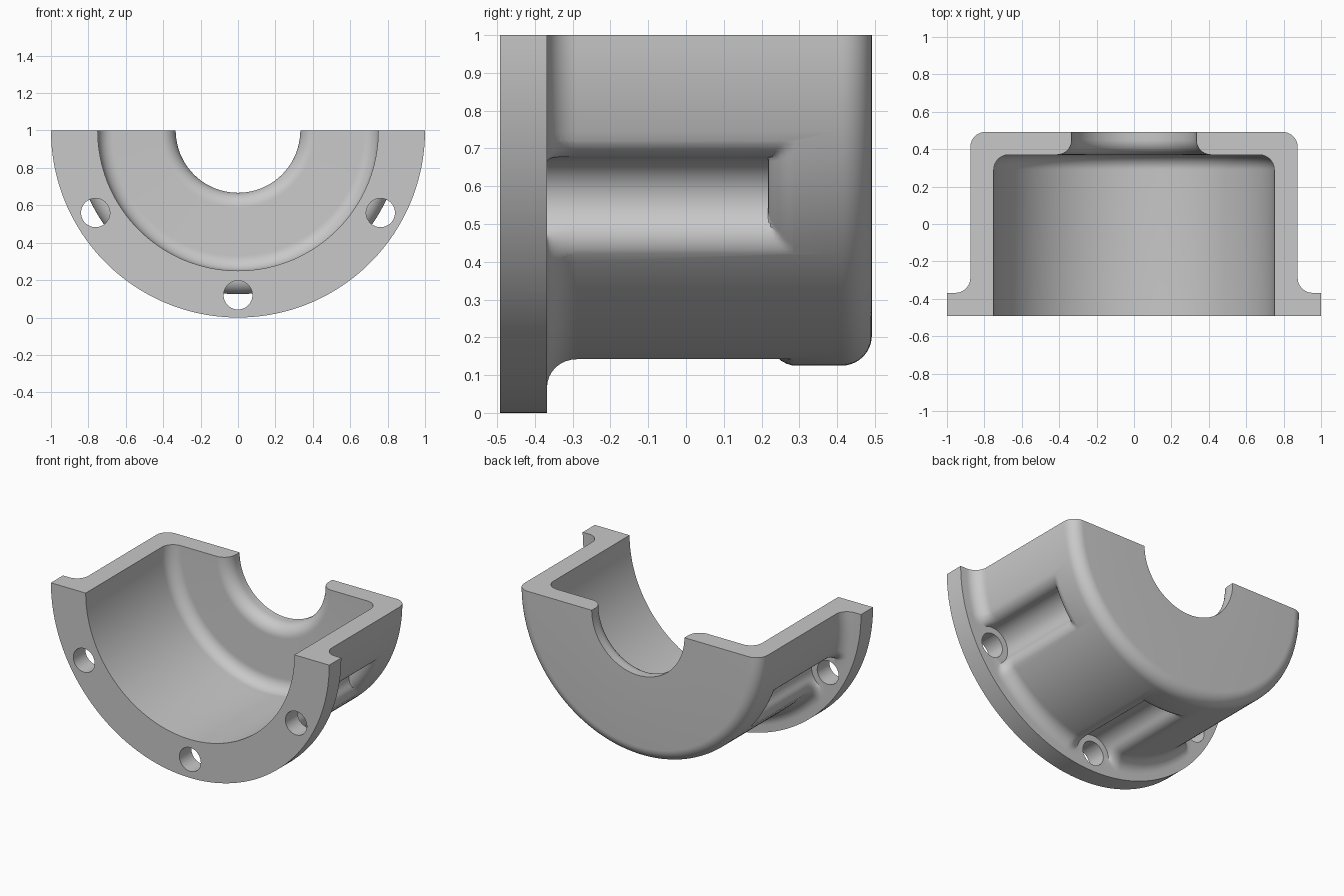
import bpy, bmesh
from math import pi, sin, cos, sqrt, radians, atan2
from mathutils import Vector

cube = bpy.data.objects.get("Cube")
if cube:
    bpy.data.objects.remove(cube, do_unlink=True)

# Shared dimensions; the turning axis runs along y at z = 1
F = 0.08                       # fillet radius
FRONT, BACK = -0.492, 0.492
FLANGE_BACK = -0.368
R_BODY, R_BORE, R_NECK = 0.875, 0.75, 0.333
BOLT_RING, R_BOLT, R_GROOVE = 0.88, 0.077, 0.117
GROOVE_END = 0.217
BOLT_ANGLES = (-60, 0, 60)

grey = bpy.data.materials.new("cast_grey")
grey.use_nodes = True
colour = (0.58, 0.58, 0.58, 1)
grey.diffuse_color = colour
grey.node_tree.nodes["Principled BSDF"].inputs["Base Color"].default_value = colour


def arc(cx, cy, radius, start, end, steps=10):
    """Points on a circular arc, angles in radians."""
    return [(cx + radius * cos(start + (end - start) * i / steps),
             cy + radius * sin(start + (end - start) * i / steps))
            for i in range(steps + 1)]


def loft(name, sections):
    """Closed solid through matching closed sections."""
    bm = bmesh.new()
    rows = [[bm.verts.new(p) for p in s] for s in sections]
    n = len(rows[0])
    for a, b in zip(rows, rows[1:]):
        for i in range(n):
            j = (i + 1) % n
            bm.faces.new((a[i], a[j], b[j], b[i]))
    bm.faces.new(rows[0])
    bm.faces.new(rows[-1][::-1])
    bmesh.ops.recalc_face_normals(bm, faces=bm.faces)
    mesh = bpy.data.meshes.new(name)
    bm.to_mesh(mesh)
    bm.free()
    mesh.materials.append(grey)
    obj = bpy.data.objects.new(name, mesh)
    bpy.context.collection.objects.link(obj)
    return obj


def place(t, r, y, angle):
    """Tangential / radial position around the axis; angle 0 points down."""
    return Vector((t * cos(angle) + r * sin(angle), y,
                   1 + t * sin(angle) - r * cos(angle)))


# Flanged half housing: profile of (radius, y) turned through half a circle
profile = [(R_BORE, FRONT)]
profile += arc(R_BORE - F, 0.37 - F, F, 0, pi / 2)
profile += arc(R_NECK + F, 0.37 + F, F, -pi / 2, -pi)
profile += [(R_NECK, BACK)]
profile += arc(R_BODY - F, BACK - F, F, pi / 2, 0)
profile += arc(R_BODY + F, FLANGE_BACK + F, F, pi, 1.5 * pi)
profile += [(1, FLANGE_BACK), (1, FRONT)]
TURN = 96
housing = loft("half_housing", [
    [place(0, r, y, -pi / 2 + pi * i / TURN) for r, y in profile]
    for i in range(TURN + 1)])


# Bolt clearance groove: concave floor with rounded lips tangent to the body
def groove_section(y):
    body = R_BODY
    rise = FLANGE_BACK + F - y
    if rise > 0:
        body += F - sqrt(max(0, F * F - rise * rise))
    body += 0.001
    ball, reach = body - F, R_GROOVE + F
    cr = (ball ** 2 - reach ** 2 + BOLT_RING ** 2) / (2 * BOLT_RING)
    ct = sqrt(ball ** 2 - cr ** 2)
    half = atan2(ct, BOLT_RING - cr)
    floor = arc(0, BOLT_RING, R_GROOVE, -pi / 2, -pi / 2 + half, 12)
    lip = arc(ct, cr, F, pi / 2 + half, atan2(cr, ct), 8)
    right = floor + lip[1:]
    right.append((right[-1][0] * 1.1, right[-1][1] * 1.1))
    if y > GROOVE_END:                       # rounded run-out
        run = min(F, y - GROOVE_END)
        low = body - F + sqrt(F * F - (F - run) ** 2)
        lifted = []
        for t, r in right:
            k = max(1, low / sqrt(t * t + r * r))
            lifted.append((t * k, r * k))
        right = lifted
    return [(-t, r) for t, r in right[:0:-1]] + right


steps = [i / 8 for i in range(9)]
ys = [FLANGE_BACK + F * (1 - cos(s * pi / 2)) for s in steps]
ys += [GROOVE_END] + [GROOVE_END + 0.0002 + F * (1 - cos(s * pi / 2)) for s in steps]

cutters = []
for deg in BOLT_ANGLES:
    a = radians(deg)
    cutters.append(loft("groove_cutter", [
        [place(t, r, y, a) for t, r in groove_section(y)] for y in ys]))
    ring = arc(0, BOLT_RING, R_BOLT, 0, 2 * pi, 40)[:-1]
    cutters.append(loft("bolt_hole_cutter", [
        [place(t, r, y, a) for t, r in ring] for y in (FRONT - 0.1, FLANGE_BACK + 0.05)]))

# Cut the grooves and bolt holes, then drop the cutters
for cutter in cutters:
    cutter.hide_render = True
    mod = housing.modifiers.new("cut", 'BOOLEAN')
    mod.operation = 'DIFFERENCE'
    mod.solver = 'EXACT'
    mod.object = cutter
bpy.context.view_layer.update()
graph = bpy.context.evaluated_depsgraph_get()
result = bpy.data.meshes.new_from_object(housing.evaluated_get(graph))
housing.modifiers.clear()
housing.data = result
for cutter in cutters:
    bpy.data.objects.remove(cutter, do_unlink=True)

# Smooth turned surfaces, sharp machined edges
bpy.ops.object.select_all(action='DESELECT')
housing.select_set(True)
bpy.context.view_layer.objects.active = housing
bpy.ops.object.shade_smooth_by_angle(angle=radians(30))
